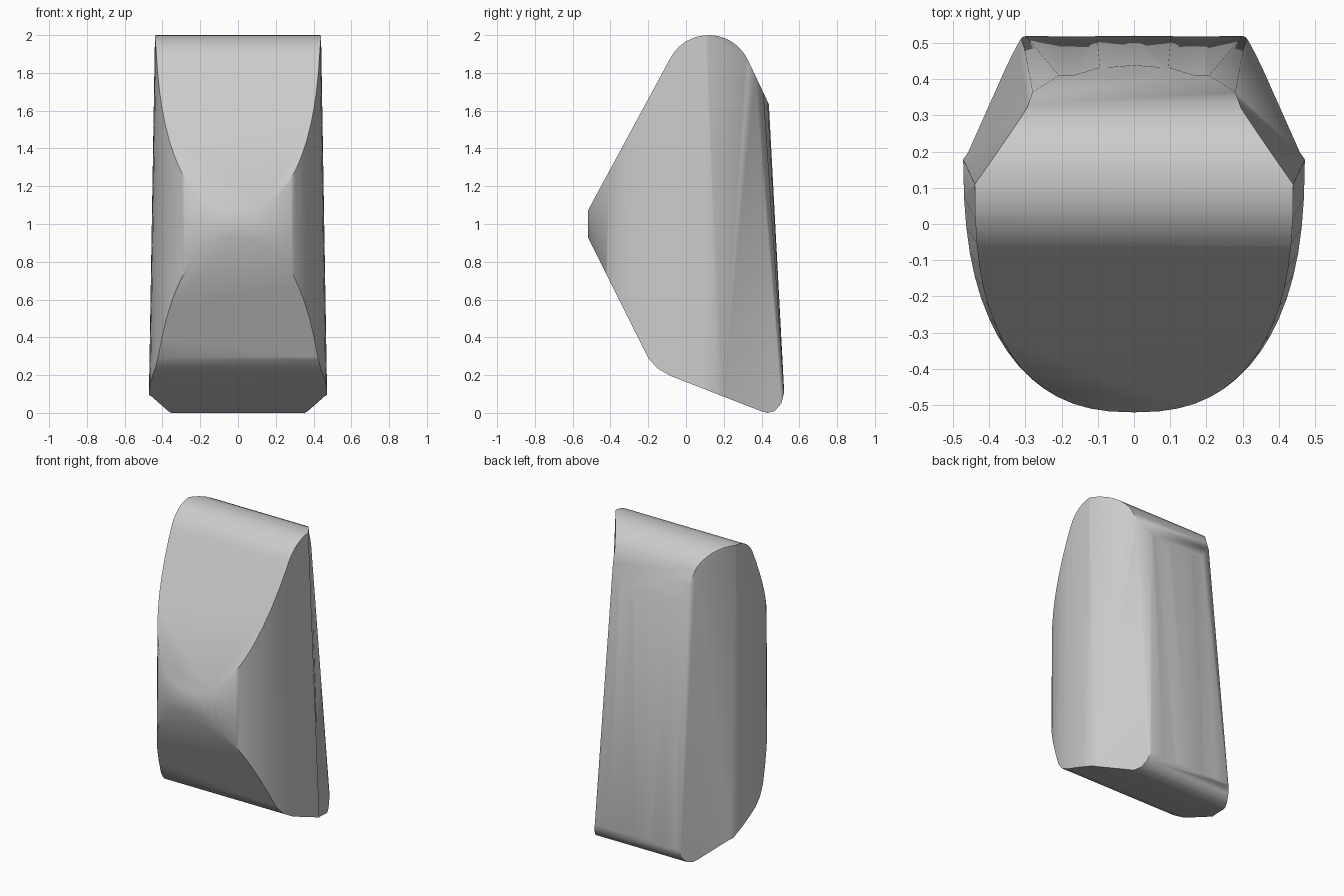
import bpy, bmesh, math
from mathutils import Vector

cube = bpy.data.objects.get("Cube")
if cube:
    bpy.data.objects.remove(cube, do_unlink=True)


def section(z, half, seam, back_half, back_edge, back_mid):
    """Horizontal outline: rounded front, chamfered sides, gently bowed back."""
    depth, power, pts = seam + 0.52, 2 / 2.45, []
    for i in range(33):
        a = math.pi * i / 32
        c, s = math.cos(a), max(math.sin(a), 0)
        x = math.copysign(abs(c) ** power, c) * half
        pts.append((x, seam - depth * s ** power, z))
    for i in range(7):
        t = i / 3 - 1
        y = back_mid + (back_edge - back_mid) * abs(t) ** 2.2
        pts.append((t * back_half, y, z))
    return pts


# Tapered upright body, lofted between a base outline and a top outline
bm = bmesh.new()
low = [bm.verts.new(p) for p in section(-0.1, 0.475, 0.185, 0.312, 0.533, 0.531)]
high = [bm.verts.new(p) for p in section(2.1, 0.438, 0.106, 0.275, 0.337, 0.414)]
n = len(low)
bm.faces.new(low[::-1])
bm.faces.new(high)
for i in range(n):
    j = (i + 1) % n
    bm.faces.new((low[i], low[j], high[j], high[i]))
bmesh.ops.recalc_face_normals(bm, faces=bm.faces)
bmesh.ops.triangulate(bm, faces=[f for f in bm.faces if len(f.verts) == 4])

# Side profile (y, z), clockwise: front slopes, rounded top, rounded foot
r = 0.23
profile = [(0.52, 0.11), (0.505, 0.05), (0.47, 0.01), (0.43, 0), (0.4, 0.008),
           (-0.08, 0.195), (-0.15, 0.235), (-0.2, 0.29), (-0.235, 0.36),
           (-0.52, 0.93), (-0.52, 1.07)]
for i in range(15):
    a = math.radians(151 - i * 9.1)
    profile.append((0.12 + r * math.cos(a), 2 - r + r * math.sin(a)))
profile.append((0.45, 1.61))

# Trim the body along every profile edge and cap each cut
for (y0, z0), (y1, z1) in zip(profile, profile[1:]):
    normal = Vector((0, z0 - z1, y1 - y0)).normalized()
    cut = bmesh.ops.bisect_plane(
        bm, geom=bm.verts[:] + bm.edges[:] + bm.faces[:], dist=1e-5,
        plane_co=(0, y0, z0), plane_no=normal, clear_outer=True)
    rim = [e for e in bm.edges if e.is_boundary]
    if rim:
        bmesh.ops.holes_fill(bm, edges=rim, sides=0)
bmesh.ops.remove_doubles(bm, verts=bm.verts, dist=0.0005)
bmesh.ops.recalc_face_normals(bm, faces=bm.faces)

mesh = bpy.data.meshes.new("body")
bm.to_mesh(mesh)
bm.free()
body = bpy.data.objects.new("body", mesh)
bpy.context.collection.objects.link(body)

# Plain grey finish
grey = bpy.data.materials.new("light grey")
grey.use_nodes = True
grey.diffuse_color = (0.6, 0.6, 0.6, 1)
grey.node_tree.nodes["Principled BSDF"].inputs["Base Color"].default_value = (0.6, 0.6, 0.6, 1)
mesh.materials.append(grey)

bpy.context.view_layer.objects.active = body
body.select_set(True)
bpy.ops.object.shade_smooth_by_angle(angle=math.radians(50))
